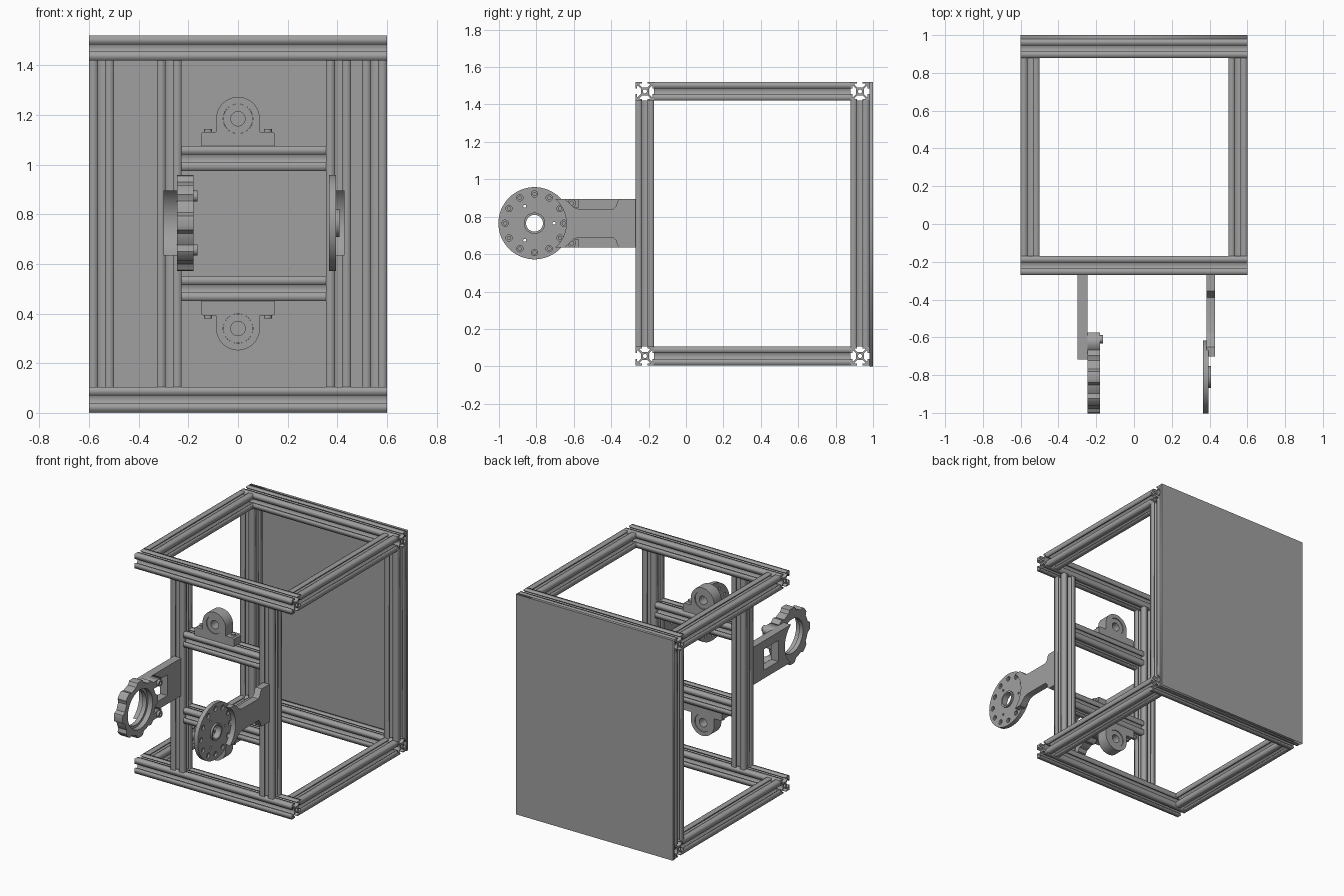
import bpy, bmesh
from math import sin, cos, pi, asin, sqrt
from mathutils import Matrix, Vector

cube = bpy.data.objects.get("Cube")
if cube:
    bpy.data.objects.remove(cube, do_unlink=True)

GREY = (0.35, 0.35, 0.35, 1.0)
metal = bpy.data.materials.new("grey metal")
metal.use_nodes = True
metal.diffuse_color = GREY
metal.node_tree.nodes["Principled BSDF"].inputs["Base Color"].default_value = GREY

X, Y, Z = Vector((1, 0, 0)), Vector((0, 1, 0)), Vector((0, 0, 1))
PLANES = {"x": (Y, Z, X), "y": (X, Z, Y), "z": (X, Y, Z)}


def extrude(name, loops, axis, lo, hi, centre=(0, 0), smooth=True):
    """Extrude flat outlines (first is the edge, the rest are holes) along an axis."""
    curve = bpy.data.curves.new(name, "CURVE")
    curve.dimensions = "2D"
    curve.fill_mode = "BOTH"
    curve.extrude = (hi - lo) / 2
    for loop in loops:
        spline = curve.splines.new("POLY")
        spline.points.add(len(loop) - 1)
        for point, (a, b) in zip(spline.points, loop):
            point.co = (a, b, 0, 1)
        spline.use_cyclic_u = True
    temp = bpy.data.objects.new(name + " outline", curve)
    bpy.context.scene.collection.objects.link(temp)
    deps = bpy.context.evaluated_depsgraph_get()
    mesh = bpy.data.meshes.new_from_object(temp.evaluated_get(deps))
    bpy.data.objects.remove(temp, do_unlink=True)

    u, v, w = PLANES[axis]
    matrix = Matrix((u, v, u.cross(v))).transposed().to_4x4()
    matrix.translation = u * centre[0] + v * centre[1] + w * (lo + hi) / 2
    bm = bmesh.new()
    bm.from_mesh(mesh)
    bmesh.ops.transform(bm, matrix=matrix, verts=bm.verts)
    bmesh.ops.remove_doubles(bm, verts=bm.verts, dist=0.00005)
    bmesh.ops.recalc_face_normals(bm, faces=bm.faces)
    bm.to_mesh(mesh)
    bm.free()
    mesh.materials.clear()
    mesh.materials.append(metal)
    obj = bpy.data.objects.new(name, mesh)
    bpy.context.scene.collection.objects.link(obj)
    if smooth:
        bpy.ops.object.select_all(action="DESELECT")
        obj.select_set(True)
        bpy.context.view_layer.objects.active = obj
        bpy.ops.object.shade_smooth_by_angle(angle=0.5)
    return obj


def circle(r, a=0, b=0, n=32):
    return [(a + r * cos(2 * pi * i / n), b + r * sin(2 * pi * i / n)) for i in range(n)]


def rect(a0, b0, a1, b1):
    return [(a0, b0), (a1, b0), (a1, b1), (a0, b1)]


def ring_of_holes(r, count, radius, start=0.0):
    return [circle(r, radius * cos(start + 2 * pi * i / count),
                   radius * sin(start + 2 * pi * i / count), 16) for i in range(count)]


# Slotted beam section: one side with its T slot, turned four times
half = [(0.015, 0.05), (0.015, 0.041), (0.029, 0.041), (0.029, 0.036), (0.014, 0.021)]
side = [(0.05, 0.05)] + half + [(-a, b) for a, b in reversed(half)]
section = []
for turn in range(4):
    section += side
    side = [(-b, a) for a, b in side]
BEAM = [section, circle(0.011, n=16)]


def beam(name, axis, lo, hi, centre):
    extrude(name, BEAM, axis, lo, hi, centre, smooth=False)


# Box frame
FRONT, BACK, LOW, HIGH = -0.22, 0.93, 0.055, 1.47
for level, z in (("bottom", LOW), ("top", HIGH)):
    beam(level + " front beam", "x", -0.6, 0.6, (FRONT, z))
    beam(level + " back beam", "x", -0.6, 0.6, (BACK, z))
    for label, x in (("right", -0.55), ("left", 0.55)):
        beam(f"{level} {label} beam", "y", FRONT + 0.05, BACK - 0.05, (x, z))
uprights = {"back right": (-0.55, BACK), "back left": (0.55, BACK),
            "front right": (-0.277, FRONT), "front left": (0.405, FRONT)}
for label, spot in uprights.items():
    beam(label + " upright", "z", LOW + 0.05, HIGH - 0.05, spot)
for label, z in (("lower", 0.5), ("upper", 1.025)):
    beam(label + " crossbar", "x", -0.227, 0.355, (FRONT, z))

# Back panel
extrude("back panel", [rect(-0.6, 0, 0.6, 1.52)], "y", 0.98, 1.0, smooth=False)

# Bearing blocks on the crossbars, the lower one upside down
arch = [(0.088 * cos(pi * i / 24), 0.088 * sin(pi * i / 24)) for i in range(25)]
housing = [(0.15, -0.11), (0.15, -0.06), (0.14, -0.053), (0.088, -0.053)] + arch
housing += [(-0.088, -0.053), (-0.14, -0.053), (-0.15, -0.06), (-0.15, -0.11)]
for label, z, s in (("upper", 1.185, 1), ("lower", 0.34, -1)):
    flip = [(a, s * b) for a, b in housing]
    extrude(label + " bearing block", [flip, circle(0.06)], "y",
            FRONT - 0.04, FRONT + 0.04, (0, z))
    extrude(label + " bearing", [circle(0.0595), circle(0.029)], "y",
            FRONT - 0.034, FRONT + 0.034, (0, z))
    for x in (-0.12, 0.12):
        flange = z - s * 0.053
        extrude(label + " bearing bolt", [circle(0.016, n=16)], "z",
                flange - 0.012, flange + 0.012, (x, FRONT))

HUB = (-0.81, 0.765)


def arm_outline(cup, upper):
    """Mirror the upper edge and end the arm in a hollow arc around the hub."""
    top = [(a - HUB[0], b) for a, b in upper] + [(sqrt(cup**2 - 0.13**2), 0.13)]
    end = asin(0.13 / cup)
    arc = [(cup * cos(end * t / 10), cup * sin(end * t / 10)) for t in range(9, -10, -1)]
    return top + arc + [(a, -b) for a, b in reversed(top)]


# Left arm: waisted bar carrying a drilled disc
waist = [(-0.27, 0.13), (-0.355, 0.13), (-0.365, 0.12), (-0.375, 0.09), (-0.39, 0.075),
         (-0.57, 0.075), (-0.6, 0.085), (-0.625, 0.11), (-0.65, 0.13)]
extrude("left arm", [arm_outline(0.17, waist)], "x", 0.383, 0.43, HUB)
small = ring_of_holes(0.008, 3, 0.105)
extrude("left disc face", [circle(0.193, n=64), circle(0.045)] + small
        + ring_of_holes(0.017, 12, 0.157), "x", 0.383, 0.395, HUB)
extrude("left disc back", [circle(0.193, n=64), circle(0.045)] + small
        + ring_of_holes(0.009, 12, 0.157), "x", 0.366, 0.383, HUB)
extrude("left disc collar", [circle(0.057), circle(0.045)], "x", 0.395, 0.408, HUB)

# Right arm: windowed plate carrying a lobed ring
window = rect(-0.58 - HUB[0], -0.072, -0.42 - HUB[0], 0.072)
extrude("right arm", [arm_outline(0.16, [(-0.27, 0.13)]), window], "x", -0.3, -0.245, HUB)
lobes = []
for i in range(128):
    t = 2 * pi * i / 128
    r = 0.182 + 0.011 * max(-1, min(1, 3 * cos(8 * t) - 0.3))
    lobes.append((r * cos(t), r * sin(t)))
extrude("right ring", [lobes, circle(0.135, n=48)], "x", -0.245, -0.18, HUB)
extrude("right ring inner lip", [circle(0.137, n=48), circle(0.118, n=48)], "x",
        -0.245, -0.215, HUB)
for s in (-1, 1):
    extrude("ring clamp lug", [rect(0.13, 0.085 * s, 0.235, 0.13 * s)], "x",
            -0.25, -0.18, HUB, smooth=False)
    extrude("ring clamp bolt", [circle(0.022, 0.2, 0.108 * s, 16),
                                circle(0.01, 0.2, 0.108 * s, 16)], "x",
            -0.18, -0.164, HUB)
